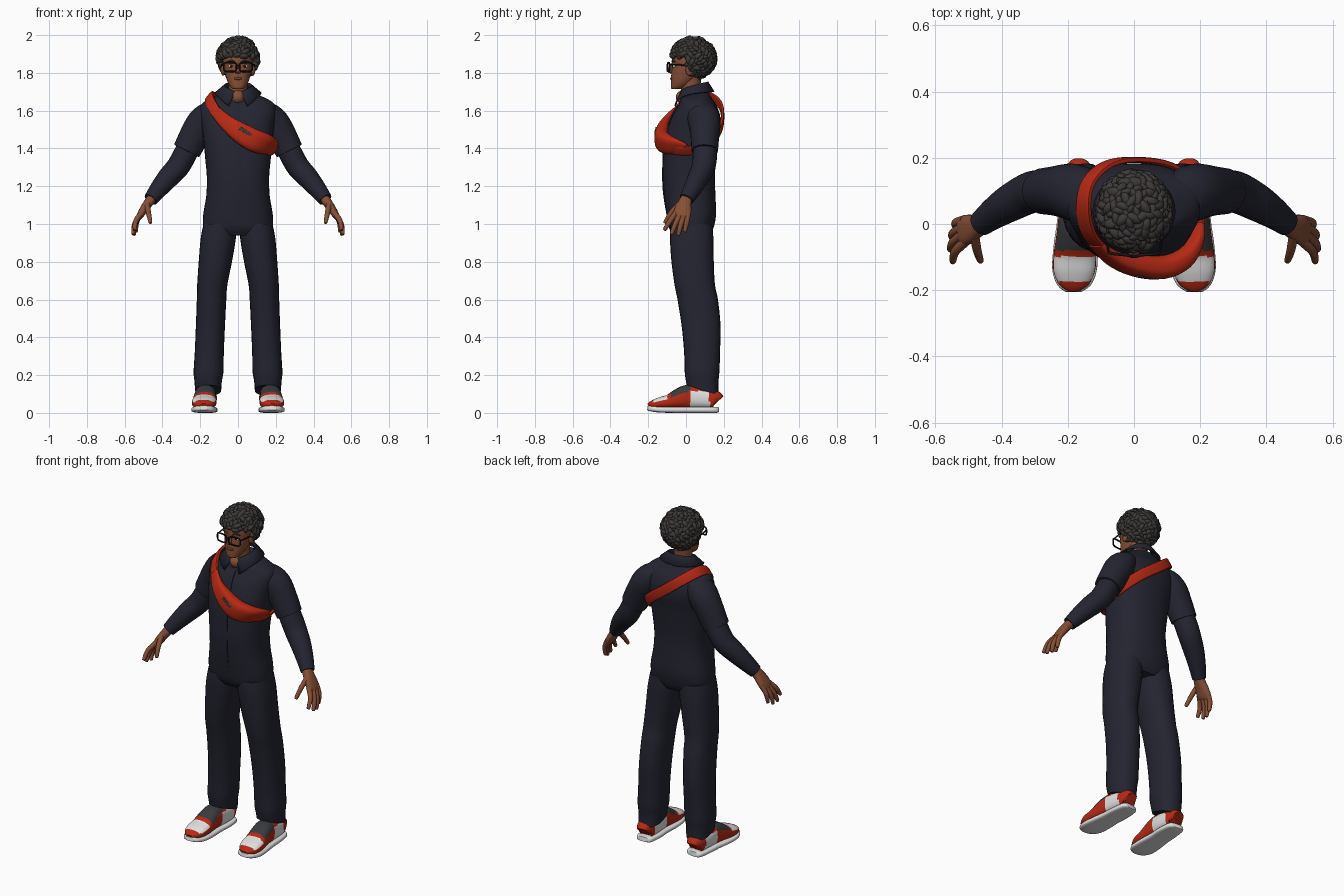
import bpy, bmesh, math, random
from mathutils import Vector, Matrix

random.seed(4)


def material(name, r, g, b):
    m = bpy.data.materials.new(name)
    m.diffuse_color = (r, g, b, 1)
    return m


NAVY = material("navy cloth", 0.017, 0.018, 0.030)
SKIN = material("brown skin", 0.24, 0.078, 0.036)
LIP = material("lip", 0.17, 0.05, 0.032)
HAIR = material("dark hair", 0.046, 0.041, 0.039)
RED = material("red", 0.47, 0.022, 0.007)
WHITE = material("white", 0.75, 0.75, 0.75)
BLACK = material("black plastic", 0.008, 0.008, 0.009)
CHARCOAL = material("charcoal", 0.04, 0.042, 0.048)


def finish(name, bm, mat, mirror=False, angle=45):
    bmesh.ops.recalc_face_normals(bm, faces=bm.faces[:])
    me = bpy.data.meshes.new(name)
    bm.to_mesh(me)
    bm.free()
    me.materials.append(mat)
    me.shade_smooth()
    me.set_sharp_from_angle(angle=math.radians(angle))
    ob = bpy.data.objects.new(name, me)
    bpy.context.collection.objects.link(ob)
    if mirror:
        mod = ob.modifiers.new("mirror", 'MIRROR')
        mod.use_mirror_merge = False
    return ob


def resample(pts, k, closed):
    """Smooth spline through tuples, k steps per span."""
    n, out = len(pts), []
    pick = (lambda i: pts[i % n]) if closed else (lambda i: pts[max(0, min(n - 1, i))])
    for i in range(n if closed else n - 1):
        quad = list(zip(pick(i - 1), pick(i), pick(i + 1), pick(i + 2)))
        for s in range(k):
            t = s / k
            out.append([0.5 * (2 * b + (c - a) * t + (2 * a - 5 * b + 4 * c - d) * t * t
                               + (3 * b - a - 3 * c + d) * t ** 3) for a, b, c, d in quad])
    if not closed:
        out.append(list(pts[-1]))
    return out


def sweep(name, pts, mat, side=None, p=2.0, n=24, k=4, closed=False, mirror=False):
    """Skin rings (x, y, z, a, b, tilt); horizontal rings when side is None."""
    pts = resample([tuple(q) + (0,) * (6 - len(q)) for q in pts], k, closed)
    bm, rings, m = bmesh.new(), [], len(pts)
    for i, (x, y, z, a, b, tilt) in enumerate(pts):
        a, b = max(a, 0.002), max(b, 0.002)
        u, v = Vector((1, 0, 0)), Vector((0, 1, tilt))
        if side:
            lo, hi = (i - 1, (i + 1) % m) if closed else (max(i - 1, 0), min(i + 1, m - 1))
            t = (Vector(pts[hi][:3]) - Vector(pts[lo][:3])).normalized()
            u = Vector(side)
            u = (u - t * u.dot(t)).normalized()
            v = t.cross(u)
        ring = []
        for j in range(n):
            c, s = math.cos(j * math.tau / n), math.sin(j * math.tau / n)
            c = math.copysign(abs(c) ** (2 / p), c)
            s = math.copysign(abs(s) ** (2 / p), s)
            ring.append(bm.verts.new(Vector((x, y, z)) + u * a * c + v * b * s))
        rings.append(ring)
    for i in range(m if closed else m - 1):
        r, q = rings[i], rings[(i + 1) % m]
        for j in range(n):
            bm.faces.new((r[j], r[(j + 1) % n], q[(j + 1) % n], q[j]))
    if not closed:
        bm.faces.new(rings[0])
        bm.faces.new(rings[-1])
    return finish(name, bm, mat, mirror)


def ball(name, loc, scale, mat, mirror=False):
    bm = bmesh.new()
    bmesh.ops.create_uvsphere(bm, u_segments=16, v_segments=10, radius=1,
                              matrix=Matrix.Translation(loc) @ Matrix.Diagonal((*scale, 1)))
    return finish(name, bm, mat, mirror)


# Overalls: torso, placket and legs
sweep("torso", [(0, .03, .94, .165, .095), (0, .028, .98, .183, .118), (0, .028, 1.05, .184, .131),
                (0, .02, 1.15, .168, .136), (0, .015, 1.25, .165, .138), (0, .02, 1.35, .174, .140),
                (0, .03, 1.45, .183, .142), (0, .045, 1.52, .193, .138), (0, .055, 1.58, .202, .124),
                (0, .06, 1.63, .196, .100), (0, .055, 1.665, .15, .082), (0, .045, 1.69, .08, .068, .3)],
      NAVY, p=2.4, n=40)
sweep("front_placket", [(0, -.088, .99, .014, .004), (0, -.116, 1.15, .014, .004),
                        (0, -.122, 1.27, .014, .004), (0, -.113, 1.45, .014, .004),
                        (0, -.07, 1.58, .014, .004), (0, -.04, 1.63, .014, .004)],
      NAVY, side=(1, 0, 0), p=4, n=12)
sweep("trouser_leg", [(.158, .088, .12, .069, .084, -.33), (.158, .084, .17, .073, .087, -.15),
                      (.156, .085, .22, .079, .092), (.152, .085, .32, .077, .095),
                      (.146, .080, .46, .077, .103), (.140, .062, .60, .078, .107),
                      (.136, .046, .68, .080, .107), (.120, .035, .80, .088, .112),
                      (.105, .030, .92, .093, .115), (.095, .028, 1.0, .088, .112)],
      NAVY, p=2.3, mirror=True)

# Arms
sweep("short_sleeve", [(.12, .075, 1.615, .07, .045), (.155, .085, 1.58, .085, .07),
                       (.19, .098, 1.535, .085, .082), (.232, .10, 1.465, .076, .079),
                       (.272, .099, 1.387, .070, .074)], NAVY, side=(0, 1, 0), mirror=True)
sweep("lower_arm", [(.245, .10, 1.44, .06, .06), (.285, .10, 1.36, .064, .062),
                    (.32, .092, 1.30, .062, .061), (.37, .066, 1.245, .057, .057),
                    (.42, .034, 1.185, .048, .048), (.462, .002, 1.13, .039, .038)],
      NAVY, side=(0, 1, 0), mirror=True)
sweep("palm", [(.45, .008, 1.145, .03, .026), (.472, -.005, 1.115, .034, .025),
               (.497, -.015, 1.08, .044, .022), (.518, -.022, 1.045, .045, .018),
               (.524, -.026, 1.03, .036, .010)], SKIN, side=(0, 1, 0), p=2.4, mirror=True)
fingers = {"index": [(.508, -.052, 1.06), (.540, -.083, 1.018), (.547, -.112, .972)],
           "middle": [(.518, -.032, 1.05), (.547, -.056, 1.0), (.555, -.076, .95)],
           "ring": [(.518, -.010, 1.05), (.546, -.028, .995), (.550, -.040, .945)],
           "little": [(.512, .012, 1.06), (.537, .004, 1.01), (.540, -.006, .962)],
           "thumb": [(.482, -.035, 1.105), (.474, -.078, 1.06), (.464, -.110, 1.01)]}
for label, (a, b, c) in fingers.items():
    tip = tuple(q + (q - r) * .1 for q, r in zip(c, b))
    sweep(label + "_finger", [(*a, .015, .015), (*b, .0135, .0135), (*c, .010, .010), (*tip, .004, .004)],
          SKIN, side=(0, 1, 0), n=12, mirror=True)

# Neck and head
ball("open_neckline", (0, -.004, 1.672), (.04, .05, .04), SKIN)
sweep("neck", [(0, .035, 1.66, .056, .055), (0, .025, 1.72, .05, .052), (0, .025, 1.79, .052, .058)], SKIN)
sweep("head", [(0, -.052, 1.714, .018, .018), (0, -.045, 1.72, .034, .034), (0, -.022, 1.748, .053, .058),
               (0, -.001, 1.79, .067, .077), (0, .010, 1.83, .075, .085), (0, .02, 1.87, .081, .095),
               (0, .028, 1.92, .076, .095), (0, .03, 1.96, .045, .06)], SKIN, p=2.15, n=32)
sweep("nose", [(0, -.068, 1.852, .008, .008), (0, -.078, 1.832, .010, .011), (0, -.087, 1.812, .015, .016),
               (0, -.083, 1.803, .017, .013), (0, -.075, 1.797, .008, .006)], SKIN, n=16)
ball("mouth", (0, -.074, 1.770), (.023, .011, .008), LIP)
ball("ear", (.079, .018, 1.815), (.012, .02, .03), SKIN, True)
ball("eye", (.035, -.061, 1.835), (.015, .010, .008), WHITE, True)
ball("iris", (.035, -.068, 1.835), (.007, .005, .007), BLACK, True)
sweep("eyebrow", [(.016, -.074, 1.858, .004, .004), (.036, -.070, 1.864, .005, .005),
                  (.058, -.058, 1.858, .003, .003)], HAIR, side=(0, 1, 0), n=8, mirror=True)

# Glasses
rim = []
for i in range(20):
    c, s = math.cos(i * math.tau / 20), math.sin(i * math.tau / 20)
    rim.append((.042 + .034 * math.copysign(abs(c) ** .5, c), -.092 + .006 * c,
                1.831 + .024 * math.copysign(abs(s) ** .5, s), .0045, .0045))
sweep("glasses_rim", rim, BLACK, side=(0, 1, 0), n=8, k=2, closed=True, mirror=True)
sweep("glasses_bridge", [(-.012, -.097, 1.838, .004, .004), (0, -.099, 1.841, .004, .004),
                         (.012, -.097, 1.838, .004, .004)], BLACK, side=(0, 1, 0), n=8)
sweep("glasses_temple", [(.076, -.088, 1.842, .004, .004), (.086, -.03, 1.842, .003, .004),
                         (.088, .03, 1.838, .003, .004)], BLACK, side=(1, 0, 0), n=8, mirror=True)

# Curly hair: a cap and a scatter of curls, leaving the face clear
HC, HR = Vector((0, .037, 1.877)), Vector((.1, .111, .102))


def on_face(q):
    return (q.y < .005 and q.z < 1.886) or (q.y < .045 and q.z < 1.795)


bm = bmesh.new()
bmesh.ops.create_uvsphere(bm, u_segments=40, v_segments=28, radius=1,
                          matrix=Matrix.Translation(HC) @ Matrix.Diagonal((*HR, 1)))
bmesh.ops.delete(bm, geom=[f for f in bm.faces if on_face(f.calc_center_median())], context='FACES')
finish("hair_cap", bm, HAIR)
bm = bmesh.new()
for i in range(300):
    h = 1 - 2 * (i + .5) / 300
    r, a = math.sqrt(1 - h * h), i * 2.39996
    d = Vector((r * math.cos(a), r * math.sin(a), h))
    q = HC + d * HR
    if on_face(q):
        continue
    size = random.uniform(.015, .025)
    bmesh.ops.create_icosphere(bm, subdivisions=2, radius=size, matrix=Matrix.Translation(q)
                               @ d.to_track_quat('Z', 'Y').to_matrix().to_4x4()
                               @ Matrix.Rotation(random.uniform(0, math.pi), 4, 'Z')
                               @ Matrix.Rotation(random.uniform(-.5, .5), 4, 'X')
                               @ Matrix.Diagonal((1.2, .65, .9, 1)))
for v in bm.verts:
    v.co.z = min(v.co.z, 2.0)
finish("hair_curls", bm, HAIR)

# Folded shirt collar, open at the front
bm, rows = bmesh.new(), []
for i in range(33):
    t = -1 + i / 16
    a = t * (math.pi - .22)
    s, c = math.sin(a), math.cos(a)
    rows.append([bm.verts.new((rx * s, .043 + ry * c, z)) for rx, ry, z in (
        (.064, .064, 1.712 + .022 * c), (.074, .074, 1.732 + .018 * c - .02 * abs(t) ** 6),
        (.122 + .10 * abs(t) ** 8, .104, 1.694 + .006 * c - .065 * abs(t) ** 5))])
for r, q in zip(rows, rows[1:]):
    for j in range(2):
        bm.faces.new((r[j], r[j + 1], q[j + 1], q[j]))
collar = finish("collar", bm, NAVY)
thick = collar.modifiers.new("thickness", 'SOLIDIFY')
thick.thickness = .008
thick.offset = 0

# Cross-body bag: strap, pouch, zip
ACROSS = (.64, 0, .77)
loop = [(-.152, .06, 1.675), (-.14, -.02, 1.633), (-.095, -.075, 1.565), (0, -.115, 1.48),
        (.09, -.115, 1.425), (.165, -.07, 1.395), (.194, .03, 1.39), (.175, .12, 1.425),
        (.10, .178, 1.495), (0, .194, 1.57), (-.08, .18, 1.632), (-.135, .13, 1.672)]
sweep("bag_strap", [(*q, .029, .009) for q in loop], RED, side=ACROSS, p=4, n=16, closed=True)
sweep("bag_pouch", [(-.115, -.062, 1.592, .030, .010), (-.06, -.104, 1.537, .040, .022),
                    (.01, -.125, 1.485, .054, .034), (.08, -.128, 1.445, .060, .038),
                    (.14, -.10, 1.425, .056, .034), (.178, -.05, 1.413, .044, .020),
                    (.190, 0, 1.40, .030, .010)], RED, side=ACROSS, p=2.8, n=28)
sweep("bag_zip", [(.01, -.156, 1.507, .009, .005), (.06, -.163, 1.476, .009, .005),
                  (.11, -.154, 1.455, .009, .005)], CHARCOAL, side=ACROSS, p=3, n=12)

# Shoes: upper as (x, y, half width, height), coloured by panel
upper = [(.165, .166, .030, .10), (.166, .15, .048, .12), (.168, .08, .056, .135), (.172, .01, .057, .148),
         (.175, -.04, .060, .128), (.178, -.09, .064, .098), (.181, -.14, .063, .082),
         (.182, -.18, .046, .064), (.182, -.198, .020, .05)]
shoe = sweep("shoe_upper", [(x, y, .01 + h / 2, w, h / 2 - .01) for x, y, w, h in upper],
             RED, side=(1, 0, 0), p=2.5, n=40, k=6, mirror=True)
shoe.data.materials.append(WHITE)
shoe.data.materials.append(CHARCOAL)
for f in shoe.data.polygons:
    c, up = f.center, f.normal.z
    if -.08 < c.y < .03 and up > .3 and c.z > .08:
        f.material_index = 2
    elif -.175 < c.y < -.098 and up > .45 or .02 < c.y < .125 and c.z < .115:
        f.material_index = 1
sweep("shoe_sole", [(.165, .172, .017, .032, .013), (.166, .155, .016, .050, .016),
                    (.168, .08, .016, .060, .016), (.172, .01, .016, .060, .016),
                    (.176, -.07, .016, .067, .016), (.180, -.14, .018, .067, .016),
                    (.182, -.185, .023, .050, .015), (.182, -.204, .026, .024, .011)],
      WHITE, side=(1, 0, 0), p=3.5, n=28, mirror=True)
